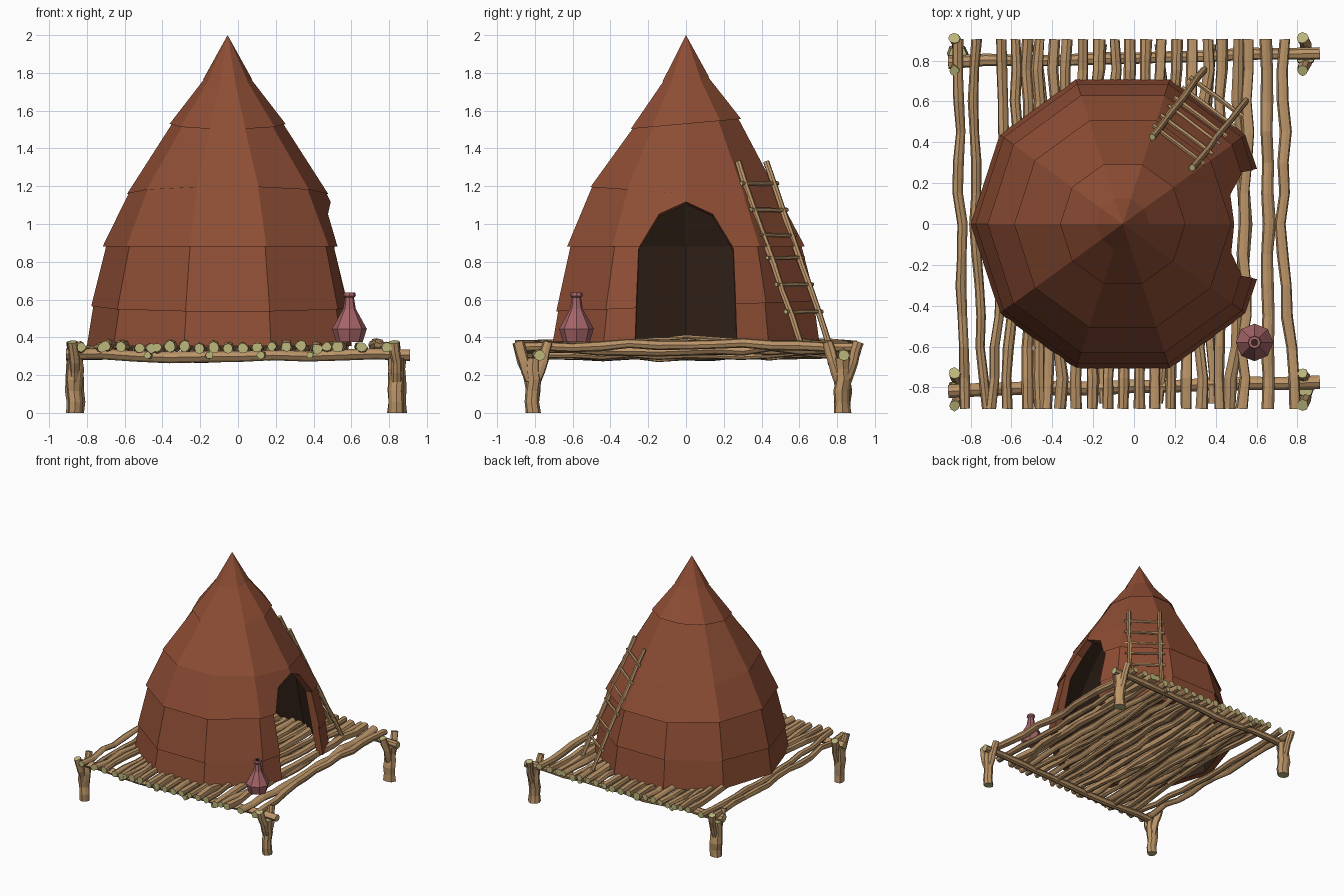
import bpy, bmesh, math, random
from mathutils import Vector

if "Cube" in bpy.data.objects:
    bpy.data.objects.remove(bpy.data.objects["Cube"])
random.seed(7)

def mat(name, col):
    m = bpy.data.materials.new(name)
    m.diffuse_color = (*col, 1)
    m.use_nodes = True
    m.node_tree.nodes["Principled BSDF"].inputs["Base Color"].default_value = m.diffuse_color
    return m

CLAY = mat("clay", (0.27, 0.075, 0.035))
DARK = mat("dark_inside", (0.035, 0.017, 0.01))
BARK = mat("bark", (0.50, 0.30, 0.14))
CUT = mat("cut_wood", (0.50, 0.47, 0.20))
POT = mat("pot_clay", (0.38, 0.13, 0.14))

def make(name, bm, mats):
    bmesh.ops.recalc_face_normals(bm, faces=bm.faces)
    me = bpy.data.meshes.new(name)
    bm.to_mesh(me)
    bm.free()
    for m in mats:
        me.materials.append(m)
    ob = bpy.data.objects.new(name, me)
    bpy.context.collection.objects.link(ob)
    return ob

def add_log(bm, pts, r, seg=8, wob=0.0, sides=8):
    """Rough faceted tube along a polyline, pale cut ends."""
    pts = [Vector(p) for p in pts]
    axis = (pts[-1] - pts[0]).normalized()
    u = axis.orthogonal().normalized()
    v = axis.cross(u)
    ridge = [random.uniform(0.85, 1.12) for _ in range(sides)]
    rings = []
    for i in range(seg + 1):
        t = i / seg * (len(pts) - 1)
        k = min(int(t), len(pts) - 2)
        c = pts[k].lerp(pts[k + 1], t - k)
        if 0 < i < seg:
            c = c + u * random.uniform(-wob, wob) + v * random.uniform(-wob, wob)
        rr = r * random.uniform(0.9, 1.1)
        rings.append([bm.verts.new(c + (u * math.cos(a) + v * math.sin(a)) * rr * ridge[j])
                      for j in range(sides) for a in [2 * math.pi * j / sides]])
    for a, b in zip(rings, rings[1:]):
        for j in range(sides):
            n = (j + 1) % sides
            bm.faces.new((a[j], a[n], b[n], b[j]))
    for ring in (rings[0], rings[-1]):
        bm.faces.new(ring).material_index = 1

def lathe(bm, prof, sides, centre, dark_from, tilt=True):
    """Closed loop or open-to-axis profile of (radius, z, tilt in y)."""
    rings = []
    for r, z, s in prof:
        if r == 0:
            rings.append([bm.verts.new((centre[0], centre[1], z))])
            continue
        rings.append([bm.verts.new((centre[0] + r * math.cos(a), centre[1] + r * math.sin(a),
                                    z + s * r * math.sin(a)))
                      for j in range(sides) for a in [2 * math.pi * j / sides]])
    for i in range(len(rings)):
        a, b = rings[i], rings[(i + 1) % len(rings)]
        if len(a) == 1 and len(b) == 1:
            continue
        for j in range(sides):
            n = (j + 1) % sides
            if len(a) == 1:
                f = bm.faces.new((a[0], b[n], b[j]))
            elif len(b) == 1:
                f = bm.faces.new((a[j], a[n], b[0]))
            else:
                f = bm.faces.new((a[j], a[n], b[n], b[j]))
            f.material_index = 1 if i >= dark_from else 0

# hut: ten-sided stepped shell, overlapping tilted tiers, dark inside
outer = [(0.745, 0.355, 0), (0.708, 0.585, .04), (0.722, 0.565, .04), (0.64, 0.895, 0),
         (0.662, 0.88, 0), (0.515, 1.18, -.07), (0.532, 1.16, -.07), (0.285, 1.545, .09),
         (0.307, 1.53, .09), (0.118, 1.775, .08), (0.130, 1.765, .08), (0, 2.0, 0)]
inner = [(0, 1.9, 0), (0.235, 1.53, 0), (0.46, 1.16, 0), (0.59, 0.88, 0), (0.69, 0.355, 0)]
bm = bmesh.new()
lathe(bm, outer + inner, 10, (-0.055, 0), len(outer))
for f in bm.faces:   # bottom rim stays clay
    if all(abs(v.co.z - 0.355) < 1e-4 for v in f.verts):
        f.material_index = 0
hut = make("hut", bm, [CLAY, DARK])

# arched doorway cutter, slightly narrower inwards
half = [(0.28, 0.1), (0.275, 0.37), (0.262, 0.89), (0.15, 1.09)]
arch = half + [(0, 1.155)] + [(-y, z) for y, z in reversed(half)]
bm = bmesh.new()
ends = [[bm.verts.new((x, y * s, 0.35 + (z - 0.35) * s)) for y, z in arch]
        for x, s in ((0.25, 0.89), (0.9, 1.06))]
bm.faces.new(ends[0])
bm.faces.new(ends[1])
for j in range(len(arch)):
    n = (j + 1) % len(arch)
    bm.faces.new((ends[0][j], ends[0][n], ends[1][n], ends[1][j]))
cutter = make("doorway_cutter", bm, [CLAY])
cutter.hide_render = True
mod = hut.modifiers.new("doorway", "BOOLEAN")
mod.operation = "DIFFERENCE"
mod.solver = "EXACT"
mod.object = cutter
dg = bpy.context.evaluated_depsgraph_get()
cut_mesh = bpy.data.meshes.new_from_object(hut.evaluated_get(dg))
hut.modifiers.clear()
hut.data = cut_mesh
bpy.data.objects.remove(cutter)

# forked corner posts
for sx, x in (("left", -0.865), ("right", 0.84)):
    for sy, y in (("front", -0.81), ("back", 0.83)):
        bm = bmesh.new()
        add_log(bm, [(x, y, 0), (x, y, 0.29)], 0.045, 5, 0.006)
        for d in (-1, 1):
            add_log(bm, [(x, y + d * 0.015, 0.17), (x, y + d * 0.05, 0.27),
                         (x - 0.015, y + d * 0.08, 0.375)], 0.028, 4, 0.003)
        make(f"{sy}_{sx}_post", bm, [BARK, CUT])

# cross beams resting in the forks
for name, y0, y1 in (("front_beam", -0.82, -0.775), ("back_beam", 0.79, 0.835)):
    bm = bmesh.new()
    add_log(bm, [(-0.91, y0, 0.31), (0, (y0 + y1) / 2, 0.30), (0.91, y1, 0.305)], 0.03, 10, 0.009)
    make(name, bm, [BARK, CUT])

# deck logs: x at front, middle, back
logs = [(-.83, -.85, -.865), (-.72, -.785, -.77), (-.70, -.62, -.65), (-.62, -.58, -.58),
        (-.52, -.53, -.52), (-.46, -.47, -.46), (-.43, -.40, -.39)]
logs += [(-.36 + .077 * i, -.35 + .077 * i, -.325 + .0765 * i) for i in range(10)]
logs += [(.42, .42, .43), (.47, .54, .515), (.53, .55, .56), (.655, .655, .645), (.79, .725, .74)]
bm = bmesh.new()
for a, b, c in logs:
    z = 0.347 + random.uniform(-0.008, 0.008)
    mid = z + random.uniform(-0.035, 0.03)
    add_log(bm, [(a, -0.905, z), (b, 0, mid), (c, 0.905, z)],
            random.uniform(0.025, 0.03), 12, 0.011)
# thin under-poles
for a, c in ((-.48, -.40), (-.15, -.22), (.12, .2), (.38, .33)):
    add_log(bm, [(a, -0.88, 0.305), (c, 0, 0.30), (a, 0.88, 0.31)], 0.02, 12, 0.012)
make("deck_logs", bm, [BARK, CUT])

# ladder leaning on the back right wall
rails = [(Vector((0.345, 0.755, 0.37)), Vector((0.09, 0.425, 1.33))),
         (Vector((0.55, 0.605, 0.37)), Vector((0.285, 0.275, 1.33)))]
bm = bmesh.new()
for p, q in rails:
    add_log(bm, [p, q], 0.017, 7, 0.004, 7)
make("ladder_rails", bm, [BARK, CUT])
bm = bmesh.new()
for z in (0.535, 0.68, 0.82, 0.94, 1.075, 1.215):
    t = (z - 0.37) / 0.96
    a, b = (p.lerp(q, t) for p, q in rails)
    d = (b - a).normalized() * 0.035
    add_log(bm, [a - d, b + d], 0.012, 4, 0.002, 6)
make("ladder_rungs", bm, [BARK, CUT])

# eight-sided bottle with dark mouth
prof = [(0, .375, 0), (.07, .375, 0), (.092, .445, 0), (.034, .55, 0), (.024, .61, 0),
        (.034, .62, 0), (.03, .638, 0), (.016, .638, 0), (.016, .57, 0), (0, .57, 0)]
bm = bmesh.new()
lathe(bm, prof, 8, (0.59, -0.58), 7)
make("bottle", bm, [POT, DARK])
